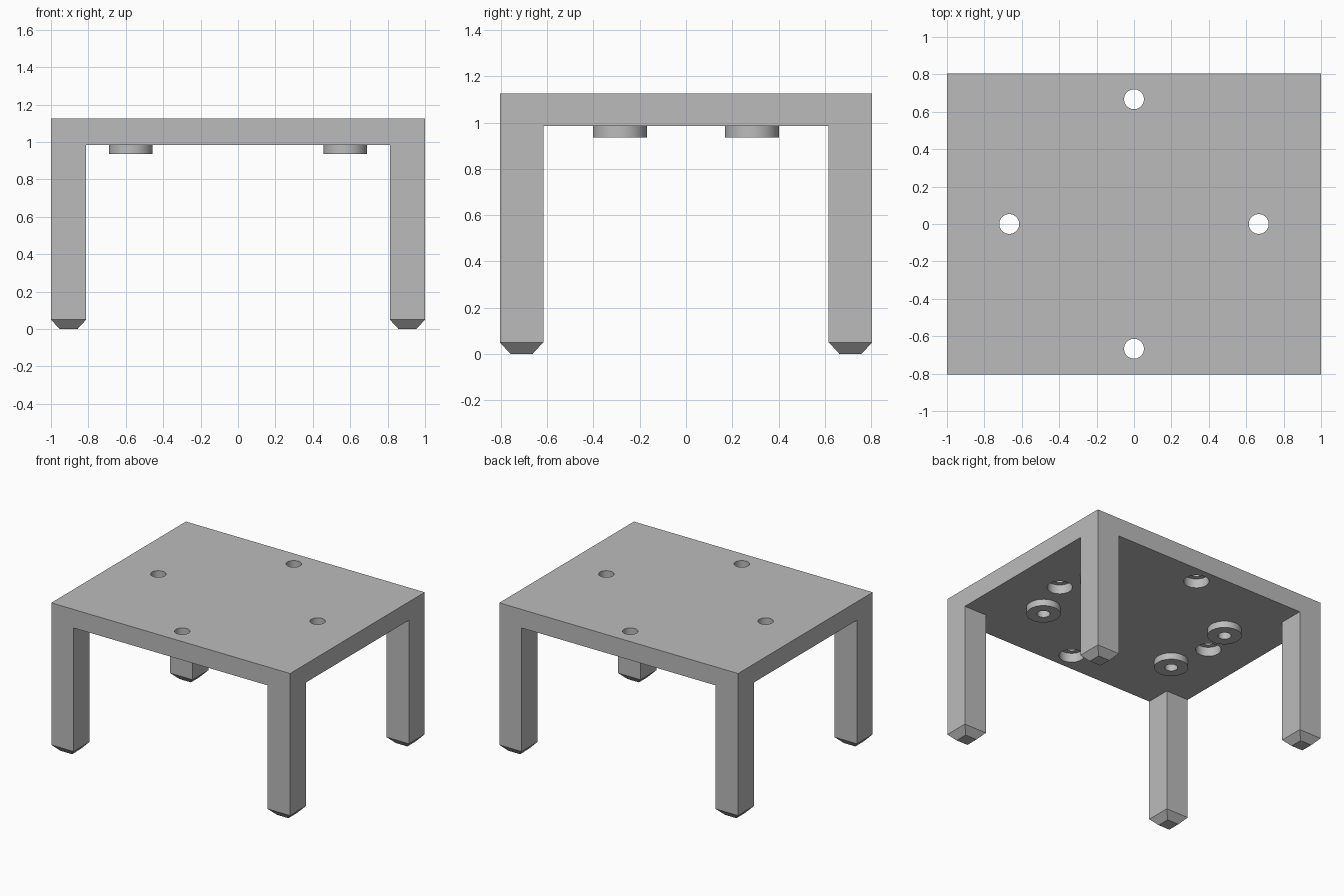
import bpy, bmesh, math
from mathutils import Matrix

cube = bpy.data.objects.get("Cube")
if cube:
    bpy.data.objects.remove(cube, do_unlink=True)

WIDTH, DEPTH = 2.0, 1.61
TOP, UNDERSIDE = 1.125, 0.985
LEG, FOOT, FOOT_TIP = 0.188, 0.05, 0.096
SIGNS = [(sx, sy) for sx in (-1, 1) for sy in (-1, 1)]

grey = bpy.data.materials.new("plain grey")
grey.use_nodes = True
COLOUR = (0.5, 0.5, 0.5, 1)
grey.diffuse_color = COLOUR
grey.node_tree.nodes["Principled BSDF"].inputs["Base Color"].default_value = COLOUR


def add_object(name, bm):
    mesh = bpy.data.meshes.new(name)
    bmesh.ops.recalc_face_normals(bm, faces=bm.faces)
    bm.to_mesh(mesh)
    bm.free()
    mesh.materials.append(grey)
    obj = bpy.data.objects.new(name, mesh)
    bpy.context.collection.objects.link(obj)
    return obj


def box(name, x, y, z0, z1, sx, sy):
    bm = bmesh.new()
    place = Matrix.Translation((x, y, (z0 + z1) / 2)) @ Matrix.Diagonal((sx, sy, z1 - z0, 1))
    bmesh.ops.create_cube(bm, size=1, matrix=place)
    return add_object(name, bm)


def cylinder(name, x, y, z0, z1, radius):
    bm = bmesh.new()
    bmesh.ops.create_cone(bm, cap_ends=True, segments=48, radius1=radius, radius2=radius,
                          depth=z1 - z0, matrix=Matrix.Translation((x, y, (z0 + z1) / 2)))
    return add_object(name, bm)


def leg(name, x, y):
    # Square post whose foot tapers to a smaller square
    bm = bmesh.new()
    rings = []
    for z, size in ((0, FOOT_TIP), (FOOT, LEG), (UNDERSIDE + 0.06, LEG)):
        h = size / 2
        rings.append([bm.verts.new((x + a * h, y + b * h, z))
                      for a, b in ((-1, -1), (1, -1), (1, 1), (-1, 1))])
    bm.faces.new(rings[0])
    bm.faces.new(rings[-1])
    for low, high in zip(rings, rings[1:]):
        for i in range(4):
            j = (i + 1) % 4
            bm.faces.new((low[i], low[j], high[j], high[i]))
    return add_object(name, bm)


def combine(target, tool, operation):
    mod = target.modifiers.new(operation.lower(), "BOOLEAN")
    mod.operation, mod.solver, mod.object = operation, "EXACT", tool
    bpy.context.view_layer.objects.active = target
    bpy.ops.object.modifier_apply(modifier=mod.name)
    bpy.data.objects.remove(tool, do_unlink=True)


# Table top with legs and round bosses joined on
table = box("table_body", 0, 0, UNDERSIDE, TOP, WIDTH, DEPTH)
for sx, sy in SIGNS:
    combine(table, leg("leg", sx * (WIDTH - LEG) / 2, sy * (DEPTH - LEG) / 2), "UNION")
    combine(table, cylinder("boss", sx * 0.573, sy * 0.285, 0.935, UNDERSIDE + 0.04, 0.117), "UNION")

# Blind holes in the bosses
for sx, sy in SIGNS:
    combine(table, cylinder("blind_hole", sx * 0.573, sy * 0.285, 0.9, 1.04, 0.045), "DIFFERENCE")

# Through holes, counterbored from below
for x, y in ((0.667, 0), (-0.667, 0), (0, 0.667), (0, -0.667)):
    combine(table, cylinder("through_hole", x, y, 0.9, 1.2, 0.053), "DIFFERENCE")
    combine(table, cylinder("counterbore", x, y, 0.9, 1.055, 0.087), "DIFFERENCE")

# Merge coplanar faces, then smooth only the round walls
bm = bmesh.new()
bm.from_mesh(table.data)
bmesh.ops.remove_doubles(bm, verts=bm.verts, dist=0.0001)
bmesh.ops.dissolve_limit(bm, angle_limit=math.radians(1), verts=bm.verts, edges=bm.edges)
bm.to_mesh(table.data)
bm.free()
bpy.ops.object.select_all(action="DESELECT")
table.select_set(True)
bpy.context.view_layer.objects.active = table
bpy.ops.object.shade_smooth_by_angle(angle=math.radians(30))
